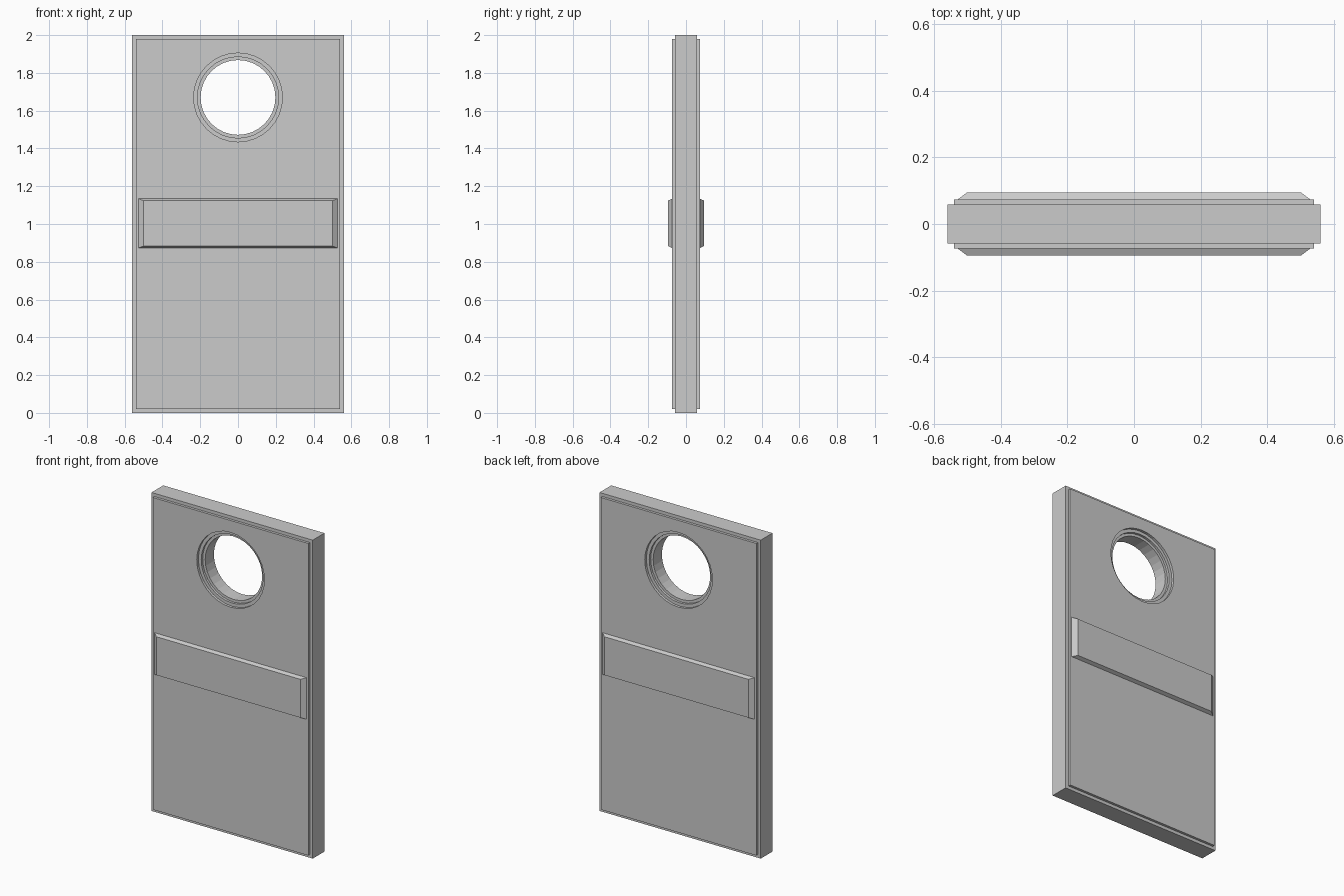
import bpy, bmesh, math

if "Cube" in bpy.data.objects:
    bpy.data.objects.remove(bpy.data.objects["Cube"])


def rect(hx, z0, z1, y):
    return [(-hx, y, z0), (hx, y, z0), (hx, y, z1), (-hx, y, z1)]


def circle(r, y, n=32, cz=1.67):
    return [(r * math.cos(2 * math.pi * i / n), y, cz + r * math.sin(2 * math.pi * i / n))
            for i in range(n)]


def loft(bm, loops):
    """Join consecutive point loops with quads; return the first and last vertex loops."""
    rings = [[bm.verts.new(p) for p in loop] for loop in loops]
    for a, b in zip(rings, rings[1:]):
        for i in range(len(a)):
            j = (i + 1) % len(a)
            bm.faces.new((a[i], a[j], b[j], b[i]))
    return rings[0], rings[-1]


def loop_edges(bm, ring):
    return [bm.edges.get((ring[i - 1], ring[i])) for i in range(len(ring))]


def finish(bm, name):
    bmesh.ops.recalc_face_normals(bm, faces=bm.faces[:])
    mesh = bpy.data.meshes.new(name)
    bm.to_mesh(mesh)
    bm.free()
    obj = bpy.data.objects.new(name, mesh)
    bpy.context.collection.objects.link(obj)
    return obj


FACE, SLAB, RIM, BAR = 0.074, 0.058, 0.043, 0.095

# Door slab: stepped outer edge and stepped round window, front half then mirrored back half
outer = [(0.54, 0.02, FACE), (0.54, 0.02, SLAB), (0.56, 0.0, SLAB)]
outer_loops = [rect(hx, m, 2 - m, -y) for hx, m, y in outer]
outer_loops += [rect(hx, m, 2 - m, y) for hx, m, y in reversed(outer)]

hole = [(0.235, FACE), (0.235, SLAB), (0.215, SLAB), (0.215, RIM), (0.198, RIM)]
hole_loops = [circle(r, -y) for r, y in hole]
hole_loops += [circle(r, y) for r, y in reversed(hole)]

bm = bmesh.new()
outer_ends = loft(bm, outer_loops)
hole_ends = loft(bm, hole_loops)
for o, h in zip(outer_ends, hole_ends):
    bmesh.ops.triangle_fill(bm, use_beauty=True, edges=loop_edges(bm, o) + loop_edges(bm, h))
finish(bm, "door_slab")

# Bevelled cross bars on both faces
for side, name in ((-1, "front_cross_bar"), (1, "back_cross_bar")):
    bm = bmesh.new()
    base, top = loft(bm, [rect(0.528, 0.873, 1.134, side * FACE),
                          rect(0.5, 0.883, 1.124, side * BAR)])
    bm.faces.new(base)
    bm.faces.new(top)
    finish(bm, name)
